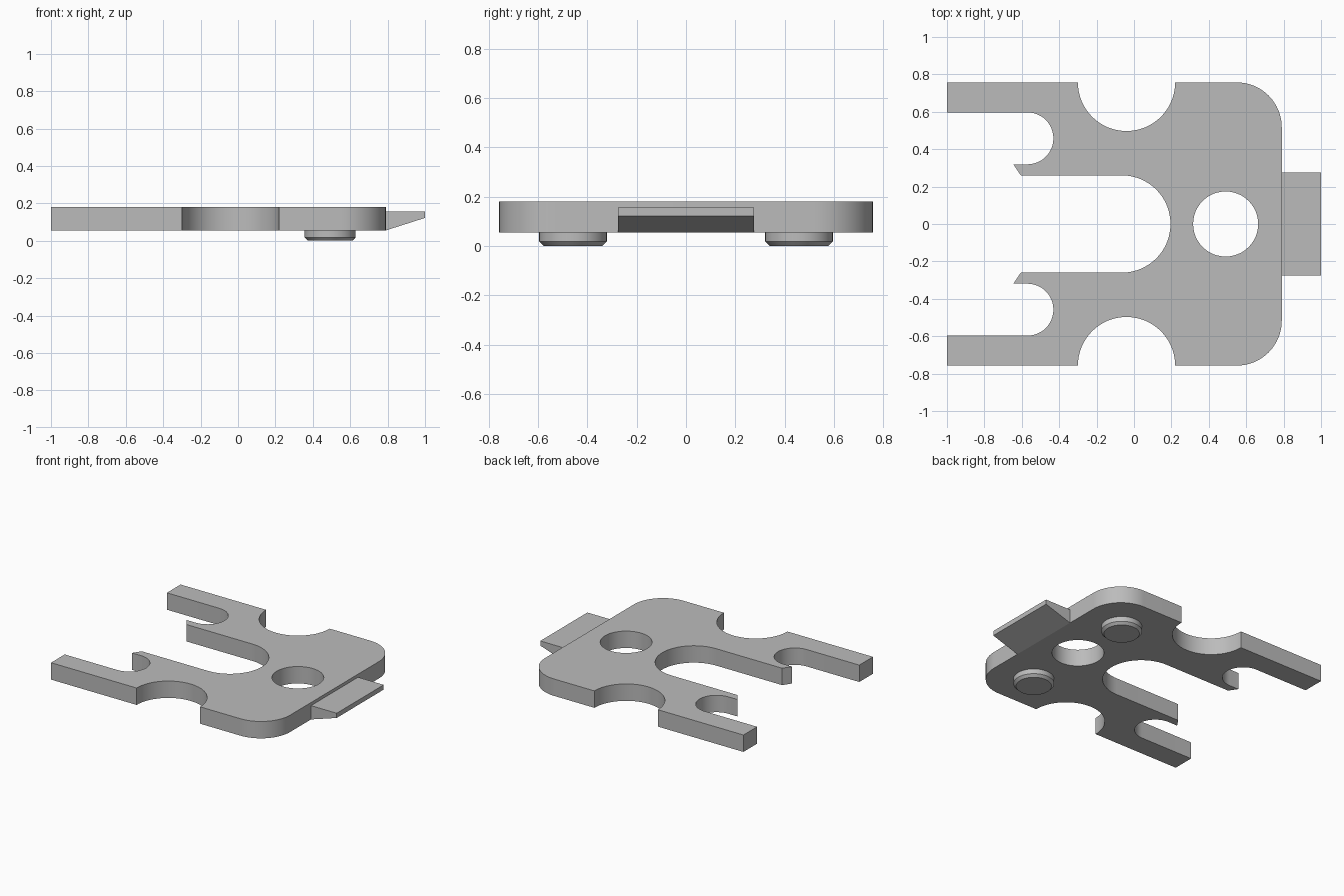
import bpy, bmesh
from math import radians, cos, sin

if "Cube" in bpy.data.objects:
    bpy.data.objects.remove(bpy.data.objects["Cube"], do_unlink=True)

grey = bpy.data.materials.new("light grey")
grey.use_nodes = True
colour = (0.5, 0.5, 0.5, 1)
grey.diffuse_color = colour
grey.node_tree.nodes["Principled BSDF"].inputs["Base Color"].default_value = colour

BOTTOM, TOP = 0.055, 0.18


def arc(cx, cy, r, start, end, steps=20):
    angles = [radians(start + (end - start) * i / steps) for i in range(steps + 1)]
    return [(cx + r * cos(a), cy + r * sin(a)) for a in angles]


def finish(bm, name):
    bmesh.ops.recalc_face_normals(bm, faces=bm.faces)
    mesh = bpy.data.meshes.new(name)
    bm.to_mesh(mesh)
    bm.free()
    mesh.materials.append(grey)
    obj = bpy.data.objects.new(name, mesh)
    bpy.context.collection.objects.link(obj)
    bpy.ops.object.select_all(action='DESELECT')
    obj.select_set(True)
    bpy.context.view_layer.objects.active = obj
    bpy.ops.object.shade_smooth_by_angle(angle=radians(30))
    return obj


def add_loop(bm, points):
    verts = [bm.verts.new((x, y, BOTTOM)) for x, y in points]
    for a, b in zip(verts, verts[1:] + verts[:1]):
        bm.edges.new((a, b))


# Plate: half outline from the tab edge round to the central slot, then mirrored
half = arc(0.55, 0.517, 0.24, 0, 90)             # rounded corner
half += arc(-0.04, 0.757, 0.26, 0, -180, 32)     # side notch
half += [(-1, 0.757), (-1, 0.597)]               # arm end
half += arc(-0.57, 0.458, 0.139, 90, -90, 24)    # hook slot
half += [(-0.645, 0.319), (-0.605, 0.26)]        # slanted hook tip
half += arc(-0.065, 0, 0.26, 90, 0, 24)          # central slot end
outline = half + [(x, -y) for x, y in reversed(half[:-1])]

bm = bmesh.new()
add_loop(bm, outline)
add_loop(bm, arc(0.49, 0, 0.174, 0, 360, 48)[:-1])   # round hole
bmesh.ops.triangle_fill(bm, use_beauty=True, edges=bm.edges[:])
cap = bmesh.ops.extrude_face_region(bm, geom=bm.faces[:], use_keep_orig=True)
raised = [v for v in cap["geom"] if isinstance(v, bmesh.types.BMVert)]
bmesh.ops.translate(bm, verts=raised, vec=(0, 0, TOP - BOTTOM))
finish(bm, "plate")

# Wedge tab on the right edge
bm = bmesh.new()
profile = [(0.79, BOTTOM), (1, 0.122), (1, 0.157), (0.79, 0.157)]
side = bm.faces.new([bm.verts.new((x, -0.275, z)) for x, z in profile])
cap = bmesh.ops.extrude_face_region(bm, geom=[side], use_keep_orig=True)
moved = [v for v in cap["geom"] if isinstance(v, bmesh.types.BMVert)]
bmesh.ops.translate(bm, verts=moved, vec=(0, 0.55, 0))
finish(bm, "wedge_tab")

# Chamfered round feet
for label, y in (("front", -0.458), ("back", 0.458)):
    bm = bmesh.new()
    rings = [[bm.verts.new((px, py, z)) for px, py in arc(0.492, y, r, 0, 360, 40)[:-1]]
             for r, z in ((0.119, 0), (0.137, 0.018), (0.137, BOTTOM))]
    bm.faces.new(rings[0])
    bm.faces.new(rings[-1])
    for low, high in zip(rings, rings[1:]):
        for i in range(len(low)):
            bm.faces.new((low[i - 1], low[i], high[i], high[i - 1]))
    finish(bm, label + "_foot")
